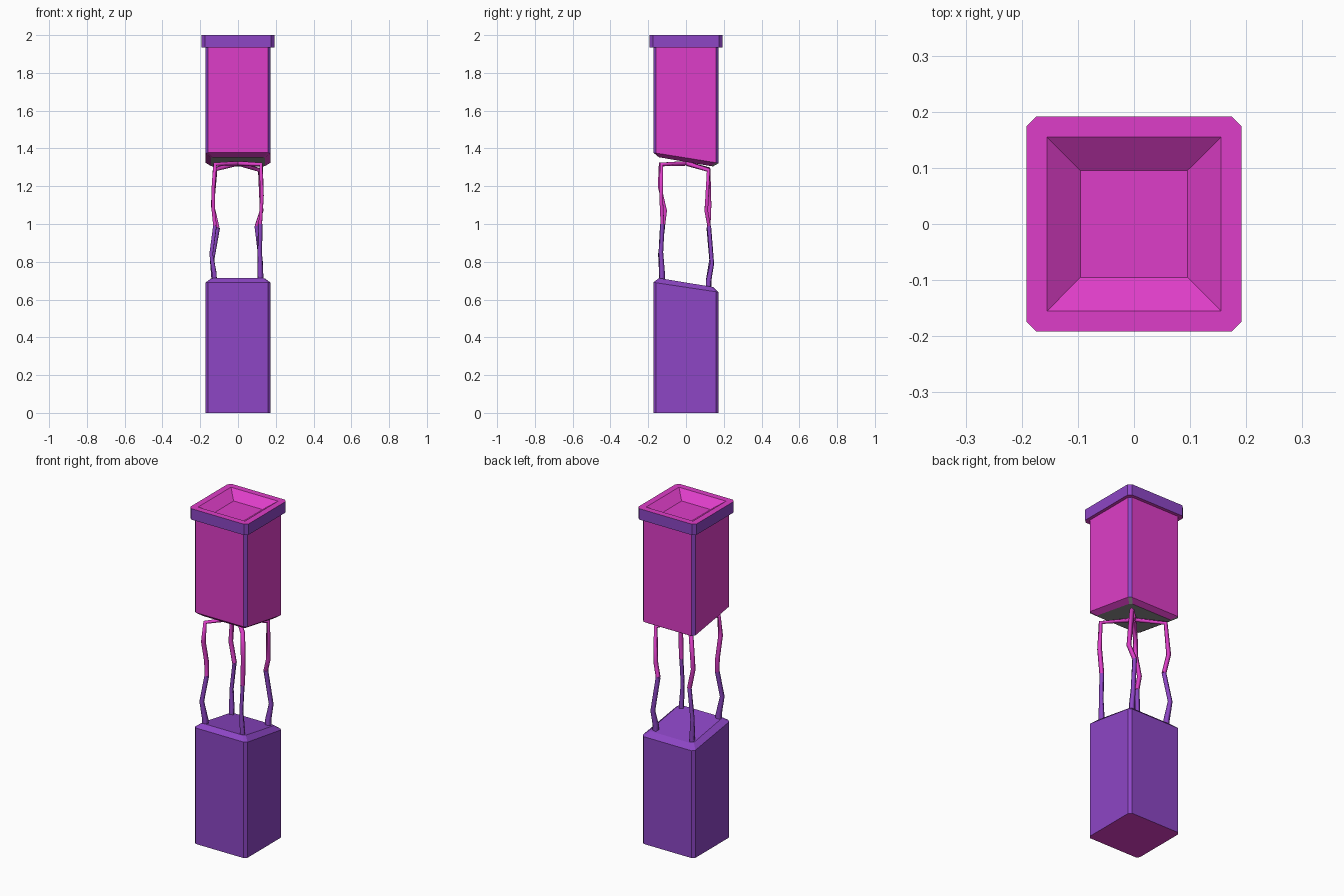
import bpy, bmesh

if "Cube" in bpy.data.objects:
    bpy.data.objects.remove(bpy.data.objects["Cube"])


def material(name, rgb):
    m = bpy.data.materials.new(name)
    m.diffuse_color = (*rgb, 1)
    m.use_nodes = True
    m.node_tree.nodes["Principled BSDF"].inputs["Base Color"].default_value = m.diffuse_color
    return m


PURPLE = material("purple", (0.266, 0.061, 0.558))
MAGENTA = material("magenta", (0.73, 0.048, 0.578))
GREY = material("grey", (0.32, 0.32, 0.32))


def ring(bm, half, cut, z, slope=0.0):
    """Square outline with cut corners on a plane sloping down towards the back."""
    a, b = half, half - cut
    pts = [(b, -a), (a, -b), (a, b), (b, a), (-b, a), (-a, b), (-a, -b), (-b, -a)]
    return [bm.verts.new((x, y, z - slope * y)) for x, y in pts]


def stacked(name, rings, rule):
    """Solid lofted through the rings; rule(normal, centre) picks the material."""
    bm = bmesh.new()
    loops = [ring(bm, *r) for r in rings]
    for lo, hi in zip(loops, loops[1:]):
        for i in range(8):
            j = (i + 1) % 8
            bm.faces.new((lo[i], lo[j], hi[j], hi[i]))
    bm.faces.new(loops[0][::-1])
    bm.faces.new(loops[-1])
    bmesh.ops.remove_doubles(bm, verts=bm.verts[:], dist=1e-5)
    bmesh.ops.recalc_face_normals(bm, faces=bm.faces[:])
    bm.normal_update()
    for f in bm.faces:
        f.material_index = rule(f.normal, f.calc_center_median())
    mesh = bpy.data.meshes.new(name)
    bm.to_mesh(mesh)
    bm.free()
    for m in (PURPLE, MAGENTA, GREY):
        mesh.materials.append(m)
    bpy.context.collection.objects.link(bpy.data.objects.new(name, mesh))


# Lower block: all purple, magenta underside, slanted bevelled top
stacked("lower_block",
        [(0.173, 0.015, 0), (0.173, 0.015, 0.665, 0.15), (0.143, 0.012, 0.69, 0.165)],
        lambda n, c: 1 if n.z < -0.9 else 0)


# Upper block: magenta sides, purple corner strips, grey slanted underside
def upper_rule(n, c):
    if n.z < -0.9:
        return 2
    return 0 if abs(n.x) > 0.3 and abs(n.y) > 0.3 and abs(n.z) < 0.2 else 1


stacked("upper_block",
        [(0.143, 0.012, 1.329, 0.17), (0.173, 0.015, 1.35, 0.16), (0.173, 0.015, 1.94)],
        upper_rule)

# Cap: purple rim, magenta top with a square recess
stacked("cap",
        [(0.192, 0.018, 1.935), (0.192, 0.018, 2.0), (0.155, 0, 2.0), (0.095, 0, 1.957)],
        lambda n, c: 1 if abs(n.z) > 0.3 else 0)


# Wires: crooked strands, magenta above and purple below, arm to the centre
def strand(name, points, mat, foot=False):
    cu = bpy.data.curves.new(name, 'CURVE')
    cu.dimensions = '3D'
    cu.bevel_depth = 0.013
    cu.bevel_resolution = 0
    cu.use_fill_caps = True
    sp = cu.splines.new('POLY')
    sp.points.add(len(points) - 1)
    for p, co in zip(sp.points, points):
        p.co = (*co, 1)
    if foot:
        sp.points[-1].radius = sp.points[-2].radius = 1.3
    cu.materials.append(mat)
    bpy.context.collection.objects.link(bpy.data.objects.new(name, cu))


# each: upper points, shared joint, lower points
WIRES = {
    "front_left": ([(-.122, -.135, 1.315), (-.13, -.14, 1.2), (-.13, -.11, 1.07)],
                   (-.122, -.12, .99), [(-.142, -.138, .84), (-.125, -.13, .735), (-.125, -.13, .69)]),
    "back_left": ([(-.118, .12, 1.29), (-.135, .125, 1.1)],
                  (-.107, .12, .98), [(-.137, .135, .81), (-.125, .12, .70), (-.125, .12, .65)]),
    "front_right": ([(.122, -.13, 1.315), (.127, -.132, 1.15)],
                    (.118, -.125, 1.0), [(.115, -.133, .85), (.118, -.127, .735), (.118, -.127, .69)]),
    "back_right": ([(.115, .12, 1.285), (.125, .107, 1.07)],
                   (.098, .122, .99), [(.122, .138, .79), (.115, .12, .70), (.115, .12, .65)]),
}
for side, (upper, joint, lower) in WIRES.items():
    x, y, z = upper[0]
    arm = [(x * 0.04, y * 0.04, 1.32)]
    strand(side + "_upper_wire", arm + upper + [joint], MAGENTA)
    strand(side + "_lower_wire", [joint] + lower, PURPLE, True)
